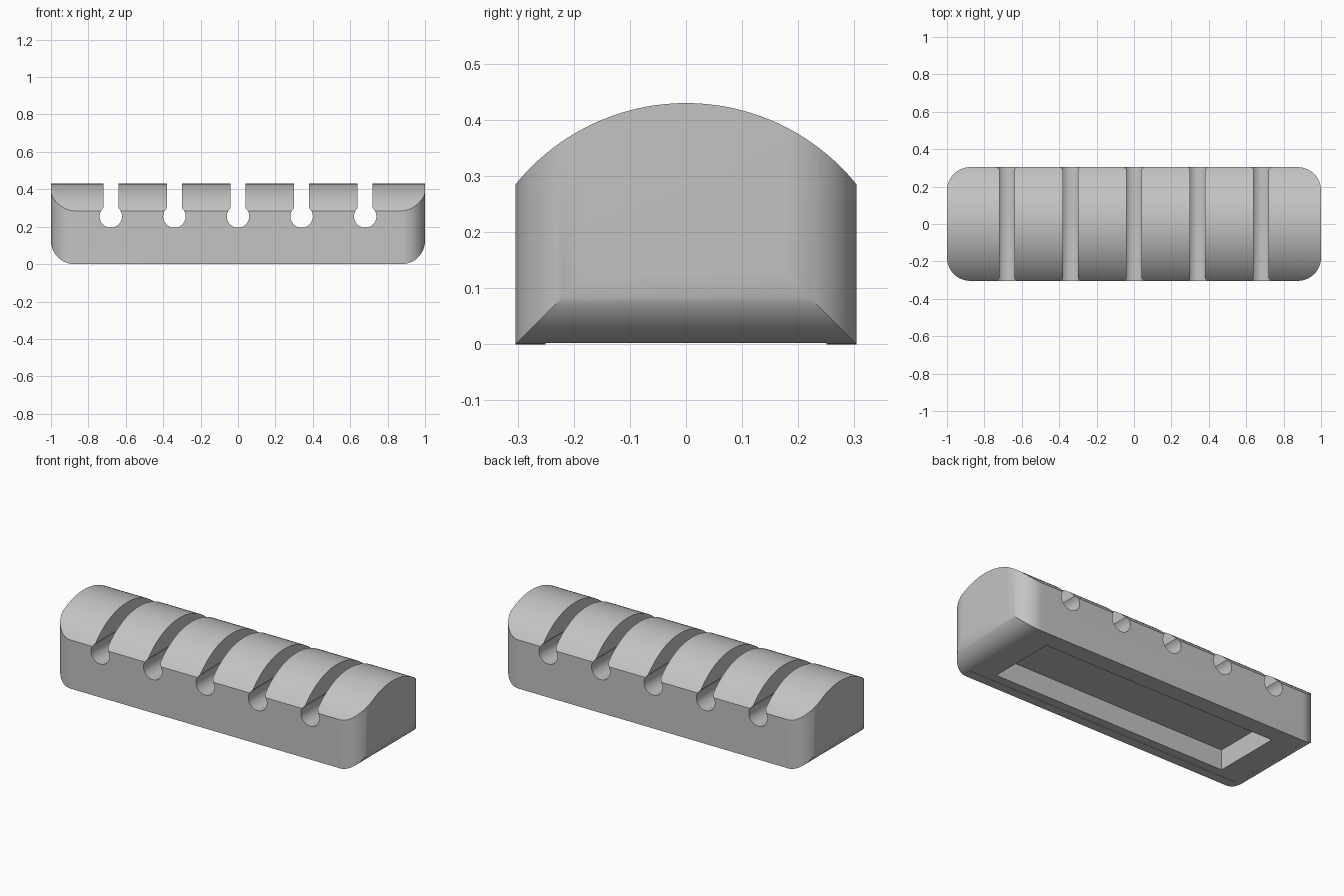
import bpy
import bmesh
from math import sin, cos, pi, radians, asin, sqrt
from mathutils import Vector

if "Cube" in bpy.data.objects:
    bpy.data.objects.remove(bpy.data.objects["Cube"], do_unlink=True)

HALF_LENGTH, HALF_WIDTH, HEIGHT = 1.0, 0.304, 0.43
CORNER = 0.125          # radius of the plan corners and lower end edges
CROWN = 0.391           # radius of the domed top
SLOT_PITCH, SLOT_HALF = 0.34, 0.04
BORE, BORE_Z = 0.06, 0.255

grey = bpy.data.materials.new("light grey plastic")
grey.use_nodes = True
colour = (0.55, 0.55, 0.55, 1)
grey.diffuse_color = colour
grey.node_tree.nodes["Principled BSDF"].inputs["Base Color"].default_value = colour


def arc(cx, cy, r, start, end, steps):
    """Points on an arc, angles in radians."""
    return [(cx + r * cos(start + (end - start) * i / steps),
             cy + r * sin(start + (end - start) * i / steps)) for i in range(steps + 1)]


def extrude(name, points, axis, low, high):
    """Prism from a closed profile, extruded along the given axis."""
    place = {"x": lambda u, v, w: (w, u, v),
             "y": lambda u, v, w: (u, w, v),
             "z": lambda u, v, w: (u, v, w)}[axis]
    bm = bmesh.new()
    base = bm.faces.new([bm.verts.new(place(u, v, low)) for u, v in points])
    result = bmesh.ops.extrude_face_region(bm, geom=[base])
    verts = [g for g in result["geom"] if isinstance(g, bmesh.types.BMVert)]
    bmesh.ops.translate(bm, verts=verts, vec=Vector(place(0, 0, high - low)))
    bmesh.ops.recalc_face_normals(bm, faces=bm.faces)
    mesh = bpy.data.meshes.new(name)
    bm.to_mesh(mesh)
    bm.free()
    mesh.materials.append(grey)
    obj = bpy.data.objects.new(name, mesh)
    bpy.context.collection.objects.link(obj)
    return obj


def rectangle(half_x, half_y):
    return [(-half_x, -half_y), (half_x, -half_y), (half_x, half_y), (-half_x, half_y)]


def combine(target, tool, operation):
    """Apply a boolean and discard the tool."""
    mod = target.modifiers.new(operation.lower(), "BOOLEAN")
    mod.operation, mod.solver, mod.object = operation, "EXACT", tool
    bpy.context.view_layer.objects.active = target
    bpy.ops.object.modifier_apply(modifier=mod.name)
    bpy.data.objects.remove(tool, do_unlink=True)


# Body: rounded plan, trimmed by the rounded end profile and the domed section
ix, iy = HALF_LENGTH - CORNER, HALF_WIDTH - CORNER
plan = []
for k, (sx, sy) in enumerate([(1, 1), (-1, 1), (-1, -1), (1, -1)]):
    plan += arc(sx * ix, sy * iy, CORNER, k * pi / 2, (k + 1) * pi / 2, 14)
body = extrude("cable_holder_body", plan, "z", -0.1, 0.6)

ends = arc(-ix, CORNER, CORNER, pi, 1.5 * pi, 14) + arc(ix, CORNER, CORNER, 1.5 * pi, 2 * pi, 14)
ends += [(HALF_LENGTH, 0.7), (-HALF_LENGTH, 0.7)]
combine(body, extrude("end_profile", ends, "y", -0.5, 0.5), "INTERSECT")

dome = arc(0, HEIGHT - CROWN, CROWN, radians(20), radians(160), 56)
dome += [(dome[-1][0], -0.2), (dome[0][0], -0.2)]
combine(body, extrude("dome_profile", dome, "x", -1.2, 1.2), "INTERSECT")

# Keyhole cable slots
neck = asin(SLOT_HALF / BORE)
for i in range(-2, 3):
    x = i * SLOT_PITCH
    keyhole = arc(x, BORE_Z, BORE, pi / 2 + neck, 2.5 * pi - neck, 36)
    keyhole += [(x + SLOT_HALF, 0.7), (x - SLOT_HALF, 0.7)]
    combine(body, extrude("slot", keyhole, "y", -0.6, 0.6), "DIFFERENCE")

# Shallow pad recess and deeper weight pocket underneath
combine(body, extrude("recess", rectangle(0.9, 0.25), "z", -0.1, 0.003), "DIFFERENCE")
combine(body, extrude("pocket", rectangle(0.755, 0.2), "z", -0.1, 0.12), "DIFFERENCE")

# Smooth curves with crisp edges
bpy.ops.object.select_all(action="DESELECT")
body.select_set(True)
bpy.context.view_layer.objects.active = body
bpy.ops.object.shade_smooth_by_angle(angle=radians(25))
